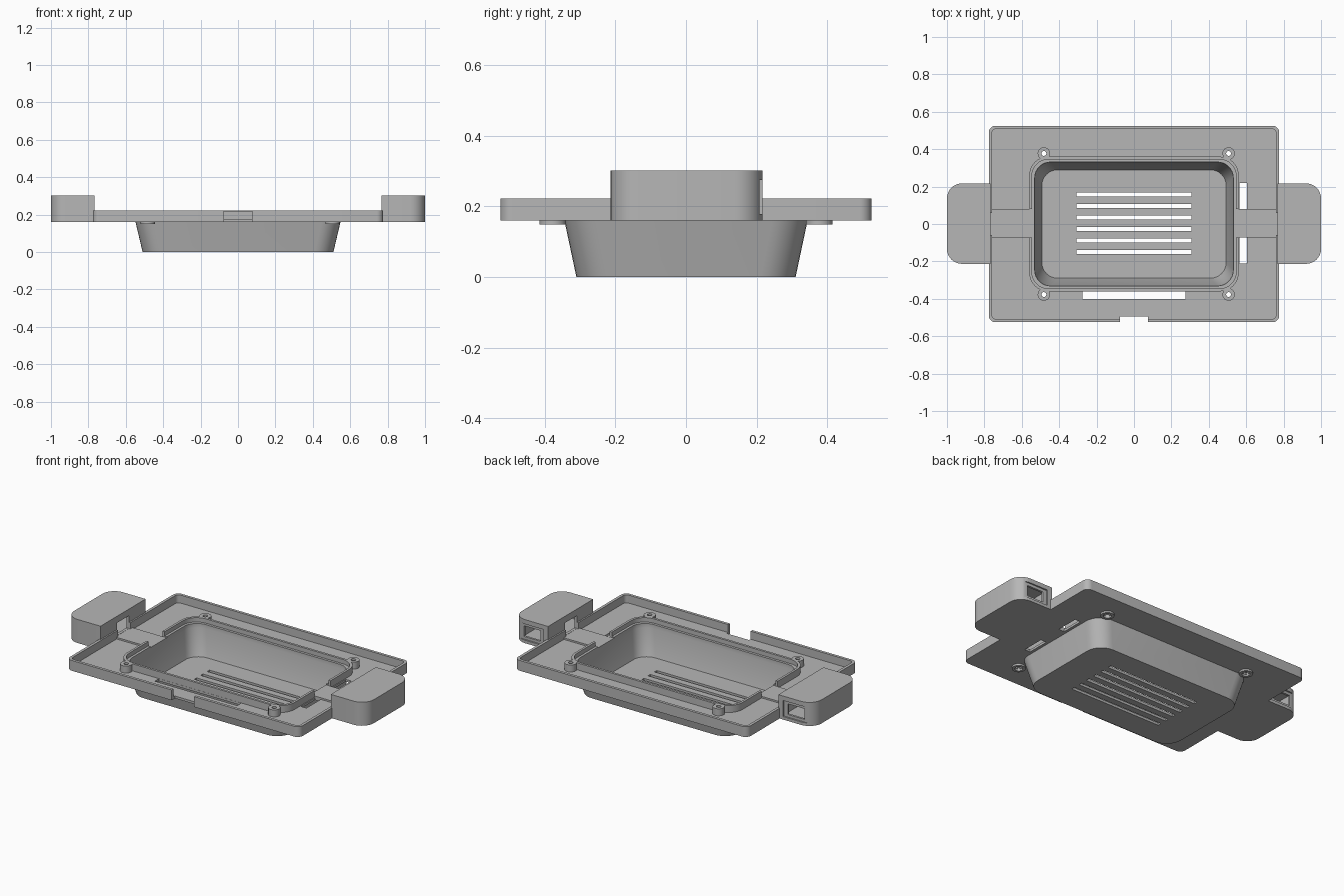
import bpy, bmesh, math
from mathutils import Vector

old = bpy.data.objects.get("Cube")
if old:
    bpy.data.objects.remove(old, do_unlink=True)

grey = bpy.data.materials.new("light_grey_plastic")
grey.use_nodes = True
grey.diffuse_color = (0.47, 0.47, 0.47, 1)
grey.node_tree.nodes["Principled BSDF"].inputs["Base Color"].default_value = grey.diffuse_color

FLOOR, BASE, RIM, WALL = 0.174, 0.16, 0.222, 0.216


def outline(rx, ry, r, steps=8):
    """Rounded rectangle, counter-clockwise."""
    pts = []
    for k, (sx, sy) in enumerate([(1, 1), (-1, 1), (-1, -1), (1, -1)]):
        for i in range(steps + 1):
            a = math.pi / 2 * (k + i / steps)
            pts.append((sx * (rx - r) + r * math.cos(a), sy * (ry - r) + r * math.sin(a)))
    return pts


def finish(name, bm):
    bmesh.ops.remove_doubles(bm, verts=bm.verts, dist=1e-5)
    bmesh.ops.recalc_face_normals(bm, faces=bm.faces)
    mesh = bpy.data.meshes.new(name)
    bm.to_mesh(mesh)
    bm.free()
    mesh.materials.append(grey)
    ob = bpy.data.objects.new(name, mesh)
    bpy.context.collection.objects.link(ob)
    return ob


def loft(name, rings, at=(0, 0), loop=False):
    """Skin through rounded rectangles given as (half x, half y, radius, z)."""
    bm = bmesh.new()
    rows = [[bm.verts.new((x + at[0], y + at[1], z)) for x, y in outline(rx, ry, r)]
            for rx, ry, r, z in rings]
    pairs = list(zip(rows, rows[1:]))
    if loop:
        pairs.append((rows[-1], rows[0]))
    else:
        bm.faces.new(rows[0][::-1])
        bm.faces.new(rows[-1])
    for a, b in pairs:
        n = len(a)
        for i in range(n):
            j = (i + 1) % n
            bm.faces.new((a[i], a[j], b[j], b[i]))
    return finish(name, bm)


def box(name, x, y, z):
    bm = bmesh.new()
    bmesh.ops.create_cube(bm, size=1)
    for v in bm.verts:
        v.co = Vector([(s[0] + s[1]) / 2 + c * (s[1] - s[0]) for c, s in zip(v.co, (x, y, z))])
    return finish(name, bm)


def cut(target, *cutters):
    bpy.context.view_layer.objects.active = target
    for c in cutters:
        mod = target.modifiers.new("cut", 'BOOLEAN')
        mod.operation, mod.solver, mod.object = 'DIFFERENCE', 'EXACT', c
        bpy.ops.object.modifier_apply(modifier=mod.name)
        bpy.data.objects.remove(c, do_unlink=True)


def span(side, a, b):
    return tuple(sorted((side * a, side * b)))


parts = []

# Rimmed plate with basin opening, front slot, cable notch and side slots
plate = loft("plate", [(0.776, 0.525, 0.035, BASE), (0.776, 0.525, 0.035, RIM)])
cut(plate,
    loft("pocket", [(0.759, 0.508, 0.02, FLOOR), (0.759, 0.508, 0.02, 0.3)]),
    loft("opening", [(0.539, 0.338, 0.09, 0.1), (0.539, 0.338, 0.09, 0.3)]),
    box("front_slot", (-0.275, 0.275), (-0.4, -0.361), (0.1, 0.2)),
    box("cable_notch", (-0.075, 0.075), (-0.6, -0.494), (0.1, 0.3)),
    box("side_slot_a", (0.565, 0.603), (0.08, 0.218), (0.1, 0.2)),
    box("side_slot_b", (0.565, 0.603), (-0.21, -0.073), (0.1, 0.2)))
for s in (-1, 1):
    cut(plate, box("rim_gap", span(s, 0.74, 0.8), (-0.058, 0.058), (FLOOR + 0.001, 0.3)))
parts.append(plate)

# Tapered basin with a stepped lip and vent slots
basin = loft("basin", [
    (0.51, 0.31, 0.1, 0), (0.549, 0.345, 0.1, 0.165), (0.56, 0.36, 0.1, 0.166),
    (0.56, 0.36, 0.1, WALL), (0.546, 0.346, 0.09, WALL), (0.546, 0.346, 0.09, 0.19),
    (0.531, 0.331, 0.085, 0.19), (0.531, 0.331, 0.085, 0.165), (0.493, 0.29, 0.085, 0.015)])
for i in range(6):
    y = 0.157 - i * 0.0615
    cut(basin, box("vent", (-0.308, 0.308), (y - 0.011, y + 0.011), (-0.1, 0.1)))
for s in (-1, 1):
    cut(basin, box("lip_gap", span(s, 0.5, 0.6), (-0.073, 0.08), (0.184, 0.3)))
parts.append(basin)

# Drilled screw posts
for x in (-0.482, 0.506):
    for y in (-0.377, 0.377):
        hole = loft("drill", [(0.019, 0.019, 0.019, 0.1), (0.019, 0.019, 0.019, 0.3)], (x, y))
        cut(plate, hole)
        parts.append(loft("screw_post", [
            (r, r, r, z) for r, z in [
                (0.038, 0.149), (0.038, 0.167), (0.033, 0.167), (0.033, WALL),
                (0.013, WALL), (0.013, 0.168), (0.022, 0.168), (0.022, 0.149)]],
            (x, y), loop=True))

# Hollow side housings, each with a rear port and an inner window
for s, side in ((1, "left"), (-1, "right")):
    ear = loft(side + "_housing", [(0.23, 0.215, 0.08, BASE), (0.23, 0.215, 0.08, 0.302)],
               (s * 0.77, 0.002))
    cut(ear,
        box("trim", span(s, 0.4, 0.768), (-0.5, 0.5), (0, 0.5)),
        box("cavity", span(s, 0.785, 0.965), (-0.17, 0.195), (FLOOR, 0.285)),
        box("port_recess", span(s, 0.8, 0.957), (0.208, 0.3), (0.178, 0.275)),
        box("port", span(s, 0.825, 0.935), (0.15, 0.3), (0.194, 0.258)),
        box("window", span(s, 0.7, 0.8), (-0.058, 0.058), (0.185, 0.262)))
    parts.append(ear)
    # Raised cable bridge from basin to housing
    parts.append(box(side + "_bridge", span(s, 0.55, 0.772), (-0.073, 0.08), (BASE + 0.001, 0.184)))

# Smooth the rounded corners, keep the edges sharp
bpy.ops.object.select_all(action='DESELECT')
for ob in parts:
    ob.select_set(True)
bpy.context.view_layer.objects.active = plate
bpy.ops.object.shade_smooth_by_angle(angle=math.radians(30))
